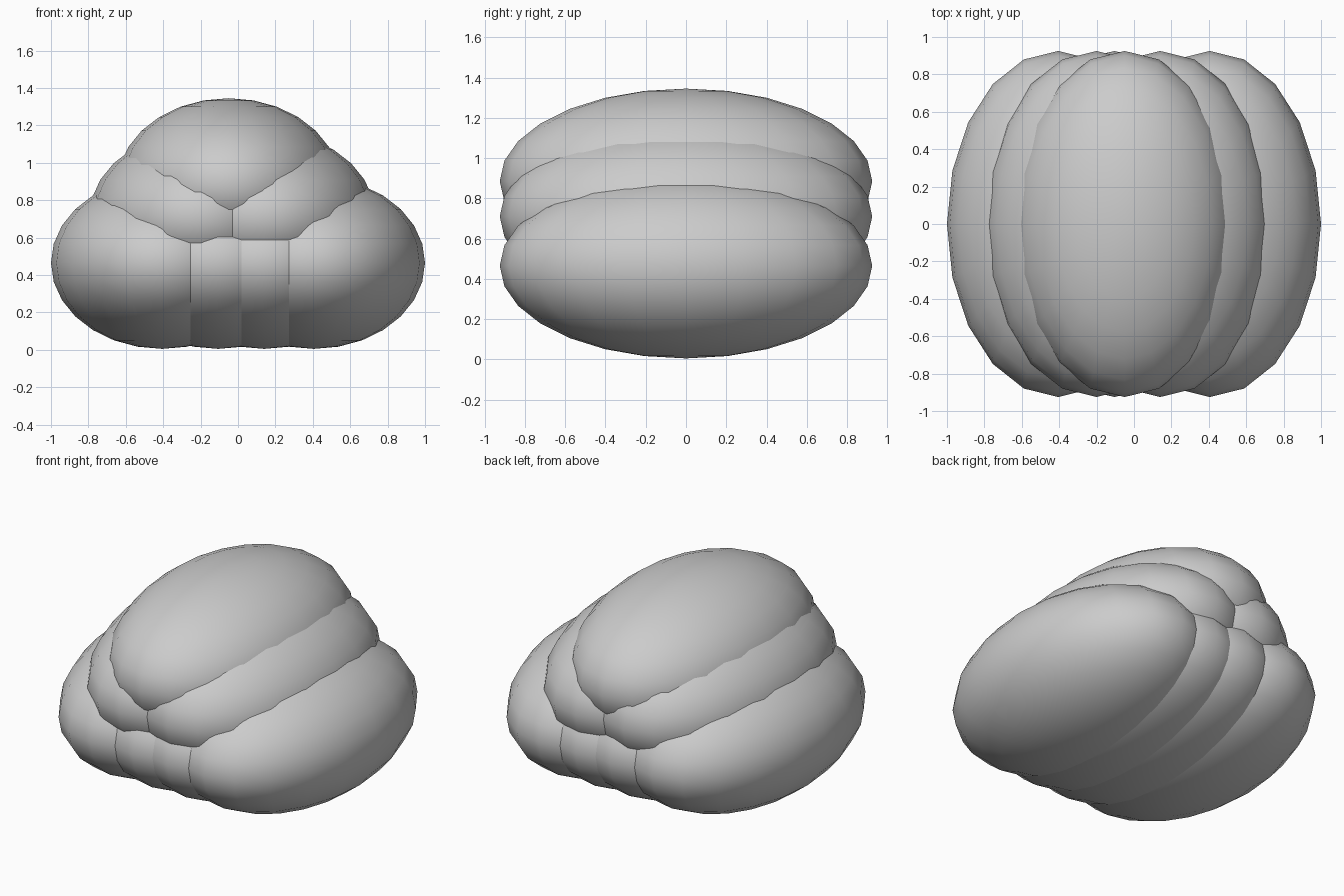
import bpy

if "Cube" in bpy.data.objects:
    bpy.data.objects.remove(bpy.data.objects["Cube"])

RX, RY, RZ = 0.595, 0.925, 0.46   # shared half-sizes of every bun


def bun(name, x, z):
    bpy.ops.mesh.primitive_uv_sphere_add(segments=20, ring_count=14, radius=1, location=(x, 0, z))
    o = bpy.context.object
    o.name = name
    o.scale = (RX, RY, RZ)
    bpy.ops.object.transform_apply(location=False, rotation=False, scale=True)
    bpy.ops.object.shade_smooth()


# Heap of identical ellipsoids: four at the bottom, two above, one on top
rows = {
    "bottom_bun": (0.465, (-0.405, -0.105, 0.14, 0.405)),
    "middle_bun": (0.71, (-0.20, 0.14)),
    "top_bun": (0.885, (-0.05,)),
}
for name, (z, xs) in rows.items():
    for i, x in enumerate(xs):
        bun(f"{name}_{i + 1}", x, z)
